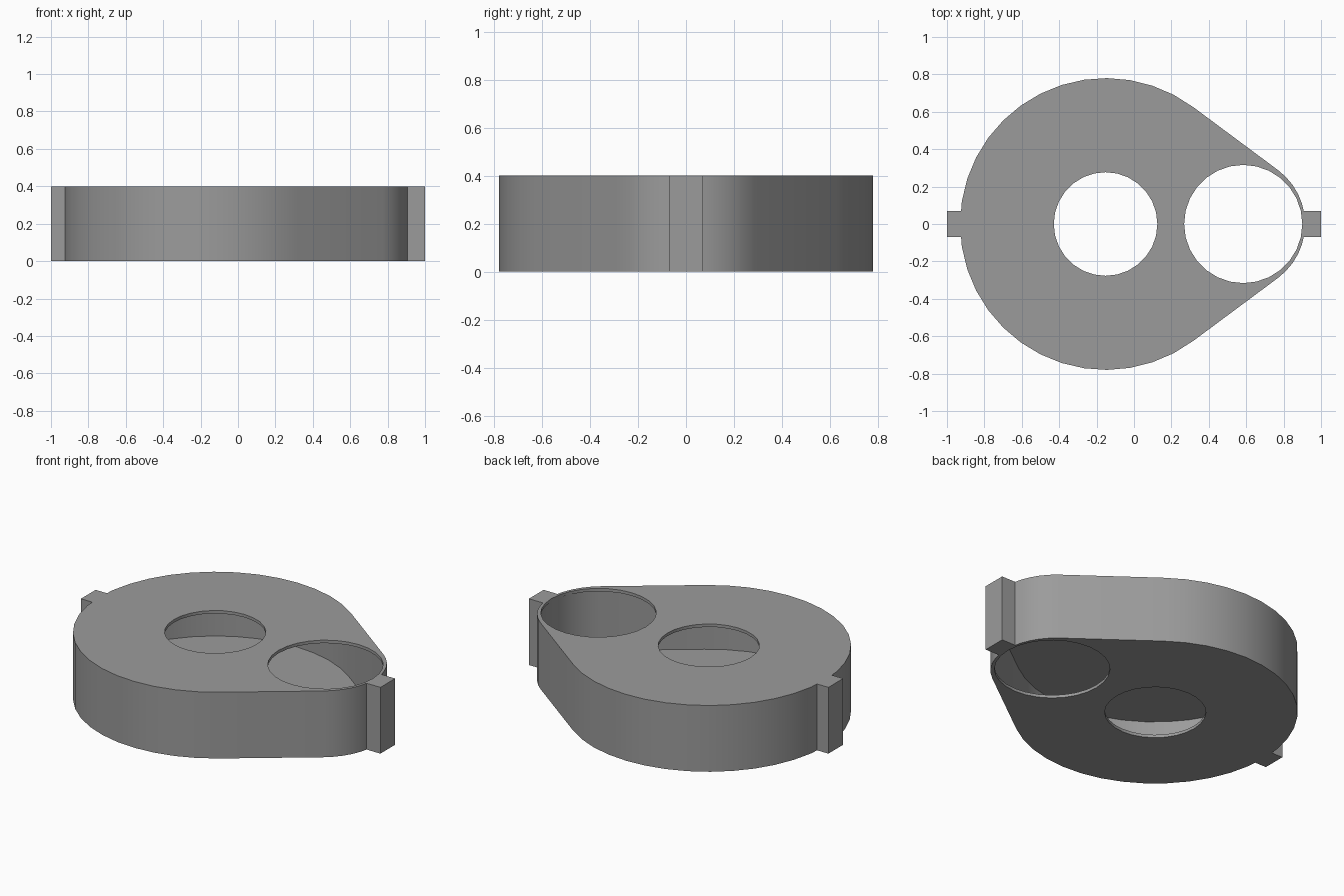
import bpy, bmesh
from math import cos, sin, acos, pi, radians

if "Cube" in bpy.data.objects:
    bpy.data.objects.remove(bpy.data.objects["Cube"])

H = 0.4                          # body height
WALL, PLATE = 0.012, 0.018       # shell thicknesses
BIG_X, BIG_R = -0.15, 0.78
END_X, END_R = 0.556, 0.359

dark_grey = bpy.data.materials.new("dark_grey")
dark_grey.diffuse_color = (0.33, 0.33, 0.33, 1)
dark_grey.use_nodes = True
dark_grey.node_tree.nodes["Principled BSDF"].inputs["Base Color"].default_value = dark_grey.diffuse_color


def arc(cx, r, a0, a1, n):
    return [(cx + r * cos(a0 + (a1 - a0) * i / n), r * sin(a0 + (a1 - a0) * i / n))
            for i in range(n + 1)]


def outline(inset=0.0):
    # two circles joined by their common tangents
    t = acos((BIG_R - END_R) / (END_X - BIG_X))
    return (arc(END_X, END_R - inset, -t, t, 12)
            + arc(BIG_X, BIG_R - inset, t, 2 * pi - t, 28))


def prism(name, pts, z0, z1):
    bm = bmesh.new()
    lo = [bm.verts.new((x, y, z0)) for x, y in pts]
    hi = [bm.verts.new((x, y, z1)) for x, y in pts]
    bm.faces.new(lo[::-1])
    bm.faces.new(hi)
    n = len(pts)
    for i in range(n):
        j = (i + 1) % n
        bm.faces.new((lo[i], lo[j], hi[j], hi[i]))
    bmesh.ops.recalc_face_normals(bm, faces=bm.faces)
    mesh = bpy.data.meshes.new(name)
    bm.to_mesh(mesh)
    bm.free()
    mesh.materials.append(dark_grey)
    ob = bpy.data.objects.new(name, mesh)
    bpy.context.collection.objects.link(ob)
    return ob


def activate(ob):
    bpy.ops.object.select_all(action='DESELECT')
    ob.select_set(True)
    bpy.context.view_layer.objects.active = ob


def cut(ob, cutter):
    cutter.hide_render = True
    mod = ob.modifiers.new("cut", 'BOOLEAN')
    mod.operation, mod.solver, mod.object = 'DIFFERENCE', 'EXACT', cutter
    activate(ob)
    bpy.ops.object.modifier_apply(modifier=mod.name)
    bpy.data.objects.remove(cutter)


# hollow teardrop housing
body = prism("housing", outline(), 0, H)
cut(body, prism("cavity_cutter", outline(WALL), PLATE, H - PLATE))

# round openings through the top and bottom plates
for x, r in ((-0.152, 0.277), (0.584, 0.316)):
    cut(body, prism("hole_cutter", arc(x, r, 0, 2 * pi, 28)[:-1], -0.1, H + 0.1))
activate(body)
bpy.ops.object.shade_smooth_by_angle(angle=radians(30))

# end tabs
for name, x0, x1 in (("left_tab", -1.0, -0.92), ("right_tab", 0.905, 1.0)):
    prism(name, [(x0, -0.07), (x1, -0.07), (x1, 0.07), (x0, 0.07)], 0, H)
